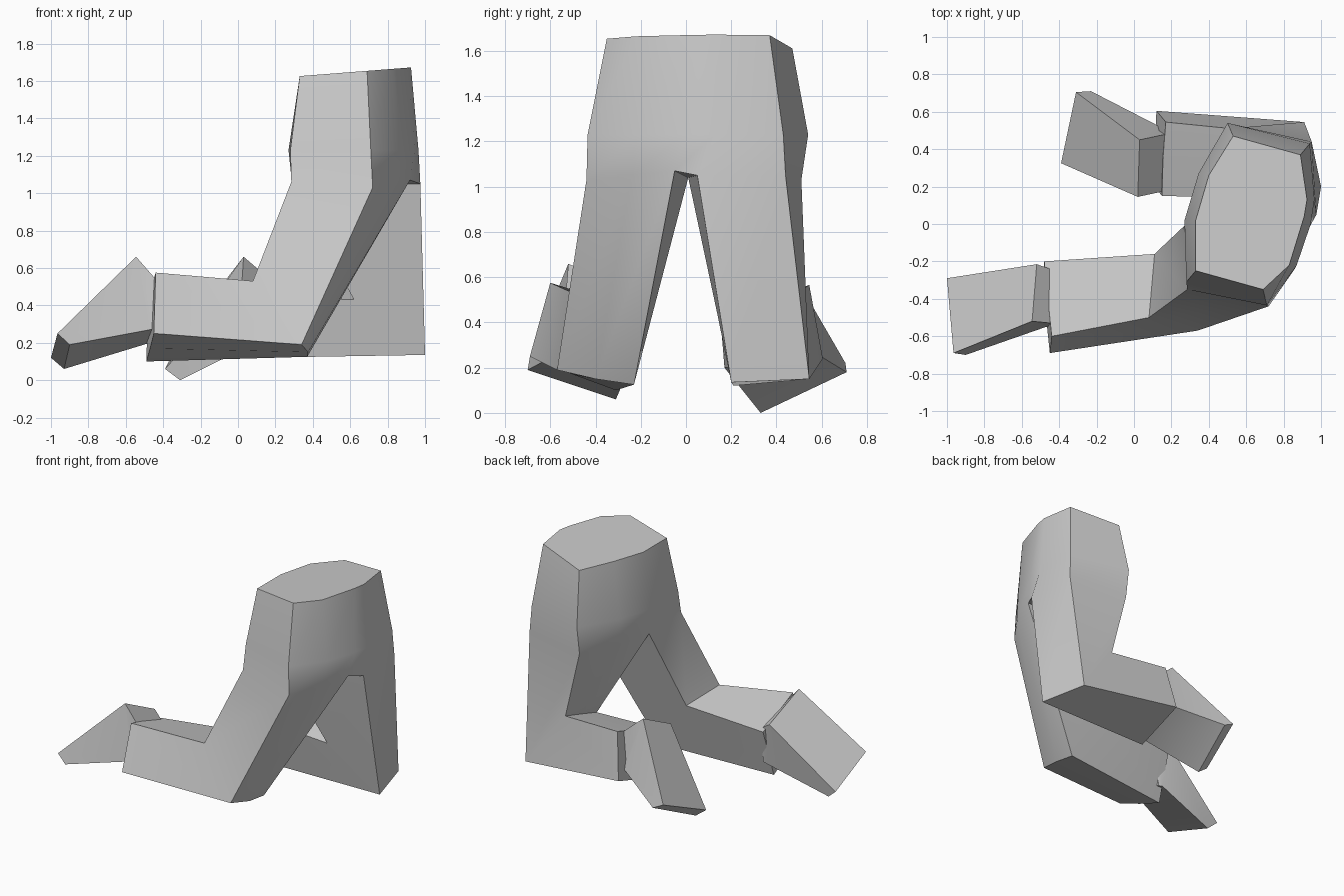
import bpy, bmesh, math

if "Cube" in bpy.data.objects:
    bpy.data.objects.remove(bpy.data.objects["Cube"])


def loft(bm, rings, cap_start=False, cap_end=False):
    """Skin a run of equally long point rings."""
    loops = [[bm.verts.new(p) for p in r] for r in rings]
    n = len(rings[0])
    for a, b in zip(loops, loops[1:]):
        for i in range(n):
            j = (i + 1) % n
            bm.faces.new((a[i], a[j], b[j], b[i]))
    if cap_start:
        bm.faces.new(loops[0])
    if cap_end:
        bm.faces.new(loops[-1])


def finish(bm, name, angle):
    bmesh.ops.remove_doubles(bm, verts=bm.verts, dist=0.001)
    bmesh.ops.recalc_face_normals(bm, faces=bm.faces)
    me = bpy.data.meshes.new(name)
    bm.to_mesh(me)
    bm.free()
    ob = bpy.data.objects.new(name, me)
    bpy.context.collection.objects.link(ob)
    bpy.ops.object.select_all(action='DESELECT')
    ob.select_set(True)
    bpy.context.view_layer.objects.active = ob
    bpy.ops.object.shade_smooth_by_angle(angle=math.radians(angle))
    return ob


# Pelvis: waist, hip and leg-split rings, counted clockwise seen from above
waist_xy = [(.53, .47), (.89, .37), (.925, .13), (.91, .04), (.83, -.22),
            (.69, -.35), (.33, -.25), (.33, .02), (.40, .26)]
waist = [(x, y, 1.60 + .078 * x - (.03 if y > .4 else 0)) for x, y in waist_xy]
hip_xy = [(.50, .54), (.94, .43), (.965, .13), (.945, .0), (.87, -.22),
          (.71, -.435), (.28, -.31), (.27, .02), (.345, .27)]
hip = [(x, y, 1.23) for x, y in hip_xy]
split = [(.50, .51, 1.03), (.95, .44, 1.05), (.975, .05, 1.05), (.92, -.05, 1.07),
         (.86, -.24, 1.05), (.72, -.44, 1.03), (.285, -.35, 1.06),
         (.29, .01, 1.04), (.35, .27, 1.04)]

# Bent legs: knee and ankle rings continue from the split ring
near_knee = [(.37, -.23, .125), (.375, -.40, .15), (.34, -.57, .19),
             (.08, -.50, .53), (.11, -.16, .50)]
near_ankle = [(-.49, -.31, .10), (-.47, -.50, .17), (-.45, -.69, .25),
              (-.44, -.60, .575), (-.48, -.20, .45)]
far_knee = [(.62, .14, .43), (.61, .32, .49), (.62, .50, .54),
            (.91, .545, .15), (1.0, .20, .135)]
far_ankle = [(.15, .15, .45), (.155, .35, .51), (.17, .545, .565),
             (.12, .605, .24), (.10, .21, .12)]

bm = bmesh.new()
loft(bm, [waist, hip, split], cap_start=True)
loft(bm, [split[3:8], near_knee, near_ankle], cap_end=True)
loft(bm, [[split[i] for i in (7, 8, 0, 1, 2)], far_knee, far_ankle], cap_end=True)
bm.faces.new([bm.verts.new(split[i]) for i in (2, 3, 7)])
finish(bm, "pelvis_and_legs", 50)

# Feet: toe, heel and ankle rings (sole inner, sole outer, instep outer, instep inner)
feet = {
    "near_foot": [
        [(-1.0, -.29, .12), (-.965, -.69, .25), (-.90, -.70, .19), (-.93, -.31, .06)],
        [(-.52, -.215, .51), (-.545, -.52, .66), (-.47, -.55, .27), (-.47, -.25, .20)],
        [(-.42, -.25, .44), (-.44, -.53, .54), (-.44, -.55, .28), (-.44, -.26, .20)]],
    "far_foot": [
        [(-.39, .325, .06), (-.31, .705, .22), (-.23, .71, .18), (-.31, .33, .0)],
        [(.02, .145, .51), (.03, .45, .66), (.12, .53, .29), (.09, .17, .20)],
        [(.16, .175, .43), (.17, .48, .54), (.16, .51, .28), (.15, .20, .20)]],
}
for name, rings in feet.items():
    bm = bmesh.new()
    loft(bm, rings, cap_start=True, cap_end=True)
    finish(bm, name, 40)
